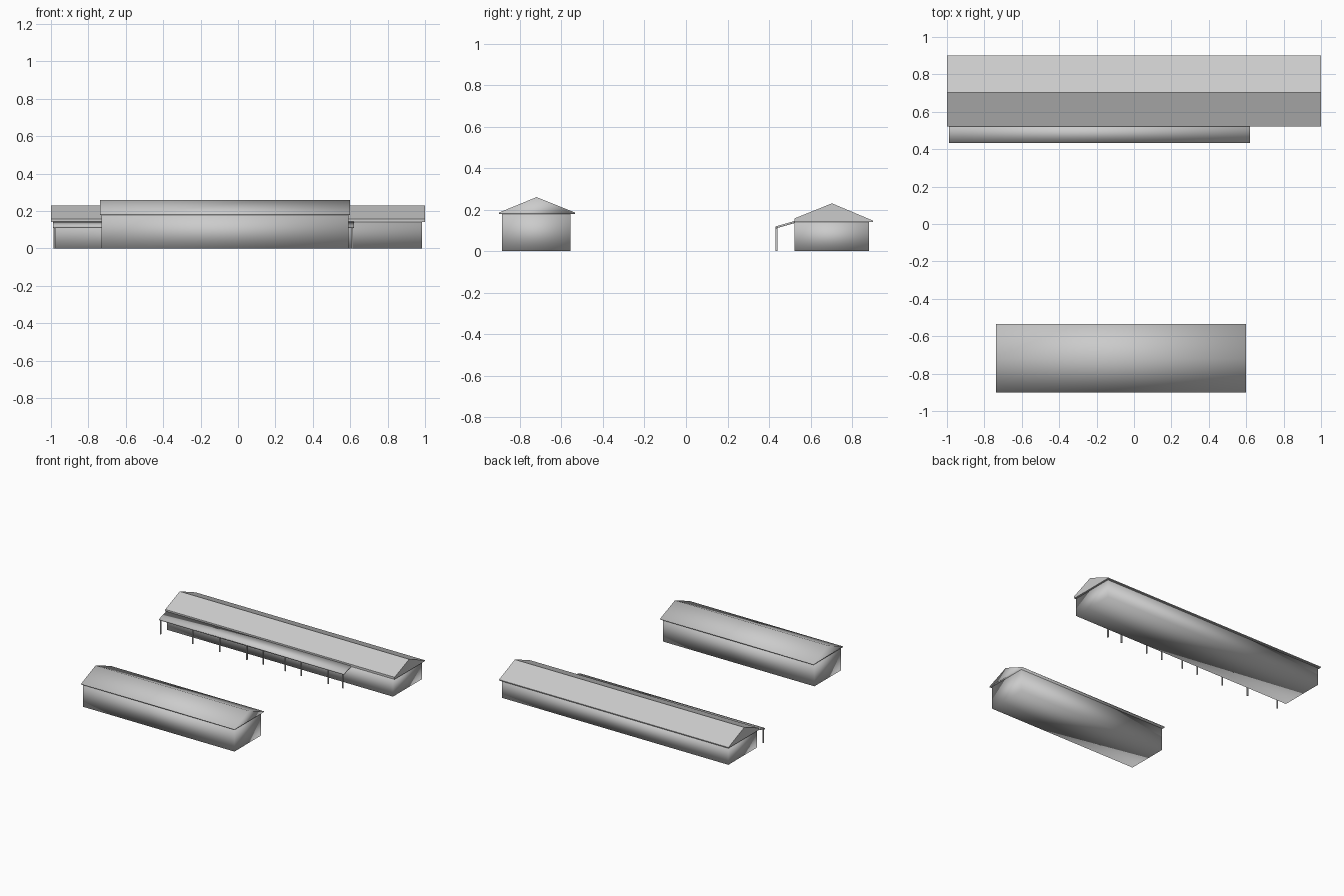
import bpy, bmesh

if "Cube" in bpy.data.objects:
    bpy.data.objects.remove(bpy.data.objects["Cube"])


def make(name, bm, smooth):
    bmesh.ops.recalc_face_normals(bm, faces=bm.faces[:])
    for f in bm.faces:
        f.smooth = smooth
    me = bpy.data.meshes.new(name)
    bm.to_mesh(me)
    bm.free()
    ob = bpy.data.objects.new(name, me)
    bpy.context.collection.objects.link(ob)
    return ob


def prism(name, profile, x0, x1, smooth):
    """Extrude a closed (y, z) profile along x."""
    bm = bmesh.new()
    face = bm.faces.new([bm.verts.new((x0, y, z)) for y, z in profile])
    ext = bmesh.ops.extrude_face_region(bm, geom=[face])["geom"]
    moved = [v for v in ext if isinstance(v, bmesh.types.BMVert)]
    bmesh.ops.translate(bm, verts=moved, vec=(x1 - x0, 0, 0))
    return make(name, bm, smooth)


def box(name, x0, x1, y0, y1, z0, z1, smooth):
    return prism(name, [(y0, z0), (y1, z0), (y1, z1), (y0, z1)], x0, x1, smooth)


# Front building: softly shaded walls and gable roof
box("front_building_walls", -0.73, 0.59, -0.887, -0.557, 0, 0.18, True)
prism("front_building_roof",
      [(-0.90, 0.179), (-0.535, 0.179), (-0.535, 0.186), (-0.72, 0.26), (-0.90, 0.186)],
      -0.737, 0.60, True)

# Rear building: longer walls and flat-shaded gable roof
box("rear_building_walls", -0.987, 0.985, 0.523, 0.882, 0, 0.142, True)
prism("rear_building_roof",
      [(0.522, 0.14), (0.90, 0.14), (0.90, 0.147), (0.703, 0.23), (0.522, 0.157)],
      -1.0, 1.0, False)

# Porch: sloping slab along the front of the rear building
prism("porch_roof",
      [(0.432, 0.109), (0.53, 0.137), (0.53, 0.147), (0.432, 0.119)],
      -0.99, 0.62, True)

# Porch posts at their uneven spacing
for i, x in enumerate((-0.98, -0.70, -0.463, -0.227, -0.087, 0.106, 0.246, 0.483, 0.61)):
    box(f"porch_post_{i + 1}", x - 0.004, x + 0.004, 0.432, 0.44, 0, 0.112, False)
